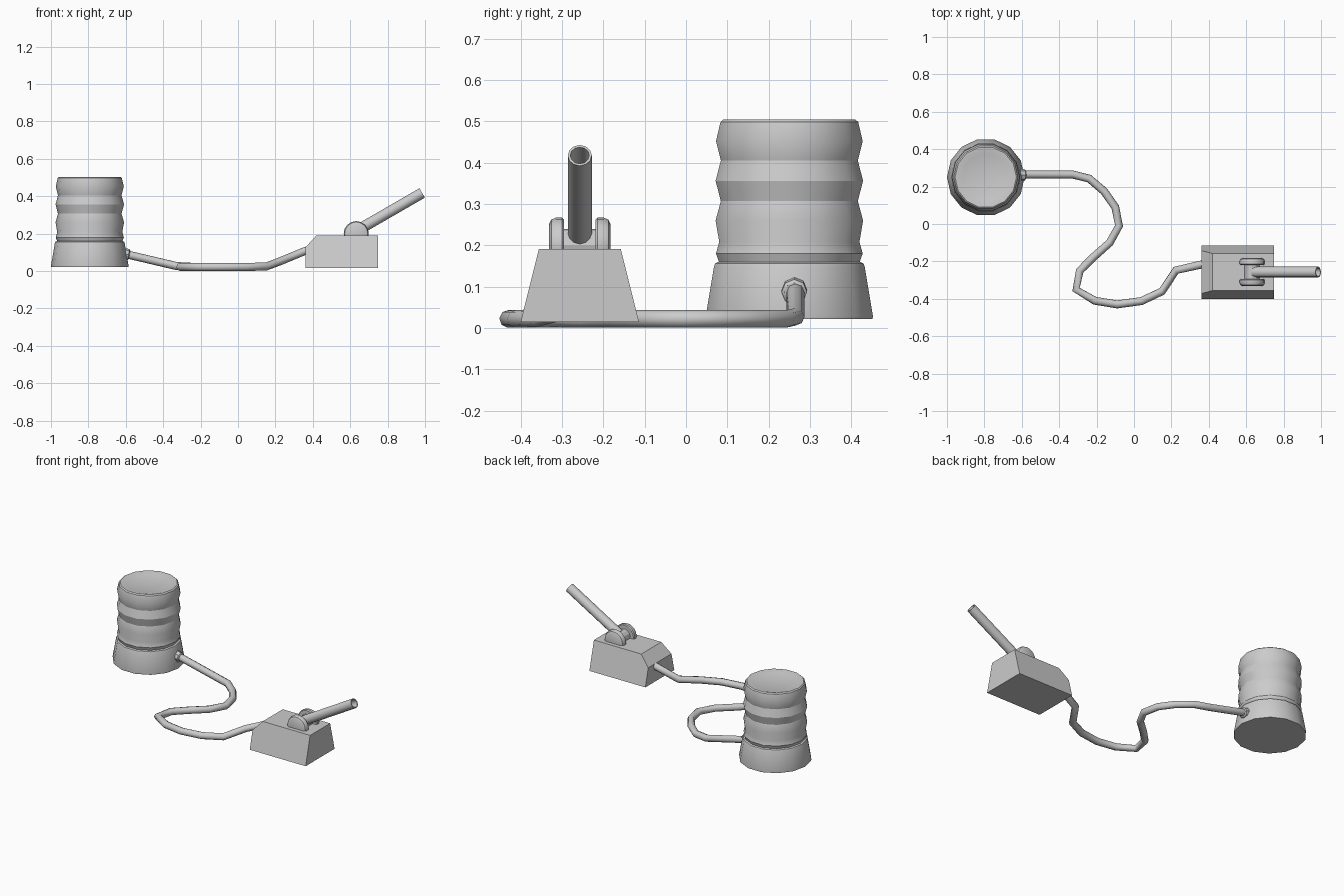
import bpy, bmesh
from math import cos, sin, pi, radians
from mathutils import Vector

if "Cube" in bpy.data.objects:
    bpy.data.objects.remove(bpy.data.objects["Cube"])


def finish(name, bm, angle=28):
    bmesh.ops.remove_doubles(bm, verts=bm.verts, dist=1e-5)
    bmesh.ops.recalc_face_normals(bm, faces=bm.faces)
    me = bpy.data.meshes.new(name)
    bm.to_mesh(me)
    bm.free()
    ob = bpy.data.objects.new(name, me)
    bpy.context.collection.objects.link(ob)
    bpy.ops.object.select_all(action='DESELECT')
    ob.select_set(True)
    bpy.context.view_layer.objects.active = ob
    if angle:
        bpy.ops.object.shade_smooth_by_angle(angle=radians(angle))
    return ob


def lathe(name, profile, sides, origin=(0, 0, 0), axis=(0, 0, 1), closed=False, angle=28):
    """Spin (radius, height) points around an axis; the ends on r=0 are welded."""
    bm = bmesh.new()
    rot = Vector((0, 0, 1)).rotation_difference(Vector(axis))
    rings = []
    for r, h in profile:
        rings.append([bm.verts.new(Vector(origin) + rot @ Vector(
            (r * cos(2 * pi * i / sides), r * sin(2 * pi * i / sides), h)))
            for i in range(sides)])
    pairs = list(zip(rings, rings[1:]))
    if closed:
        pairs.append((rings[-1], rings[0]))
    for a, b in pairs:
        for i in range(sides):
            j = (i + 1) % sides
            bm.faces.new((a[i], a[j], b[j], b[i]))
    return finish(name, bm, angle)


# Pump: flared base and ribbed bellows with a dished top
PX, PY = -0.7925, 0.25
lathe("pump_base", [(0, .022), (.2065, .022), (.2075, .028), (.187, .148),
                    (.184, .156), (.176, .16), (0, .16)], 14, (PX, PY, 0))
lathe("pump_bellows", [(0, .155), (.174, .158), (.182, .18), (.174, .208), (.183, .26),
                       (.170, .307), (.183, .356), (.170, .405), (.182, .452),
                       (.171, .498), (.164, .504), (.155, .504), (.127, .496),
                       (0, .490)], 14, (PX, PY, 0))

# Hose fitting on the base
lathe("hose_fitting", [(0, -.03), (.031, -.03), (.031, .015), (.024, .02), (0, .02)], 8,
      (-.60, .262, .09), (1, 0, -.2))

# Air hose lying on the ground
path = [(-.62, .265, .096), (-.59, .265, .088), (-.33, .265, .027), (-.24, .243, .022),
        (-.16, .175, .022), (-.10, .09, .022), (-.08, -.01, .022), (-.13, -.10, .022),
        (-.22, -.18, .022), (-.29, -.25, .022), (-.31, -.35, .022), (-.21, -.41, .022),
        (-.09, -.43, .022), (.04, -.412, .022), (.15, -.36, .024), (.225, -.247, .052),
        (.355, -.218, .106), (.39, -.21, .115)]
cu = bpy.data.curves.new("air_hose", 'CURVE')
cu.dimensions = '3D'
cu.bevel_depth = .0215
cu.bevel_resolution = 2
cu.use_fill_caps = True
sp = cu.splines.new('POLY')
sp.points.add(len(path) - 1)
for p, co in zip(sp.points, path):
    p.co = (*co, 1)
sp.use_smooth = True
bpy.context.collection.objects.link(bpy.data.objects.new("air_hose", cu))

# Switch housing: chamfered side profile, narrowing towards the top
BY = -.257
bm = bmesh.new()
sides = []
for s in (-1, 1):
    sides.append([bm.verts.new((x, BY + s * (.143 - .044 * (z - .015) / .176), z))
                  for x, z in ((.361, .015), (.748, .015), (.748, .191), (.42, .191), (.361, .127))])
for f in sides:
    bm.faces.new(f)
for i in range(5):
    j = (i + 1) % 5
    bm.faces.new((sides[0][i], sides[0][j], sides[1][j], sides[1][i]))
finish("switch_housing", bm, 0)

# Hinge: two rounded cheeks joined by an axle
HX, HZ = .632, .2
for s, side in ((-1, "front"), (1, "back")):
    lathe("hinge_cheek_" + side, [(0, .038), (.062, .038), (.067, .043), (.067, .058),
                                  (.062, .069), (.052, .074), (0, .074)], 16,
          (HX, BY, HZ), (0, s, 0))
lathe("hinge_axle", [(0, -.04), (.04, -.04), (.04, .04), (0, .04)], 12,
      (HX, BY, HZ), (0, 1, 0))

# Hollow nozzle tube rising at 30 degrees
lathe("nozzle_tube", [(0, 0), (.029, 0), (.029, .397), (.023, .397), (.023, .05), (0, .05)], 12,
      (.641, BY, .219), (cos(pi / 6), 0, .5), angle=35)
